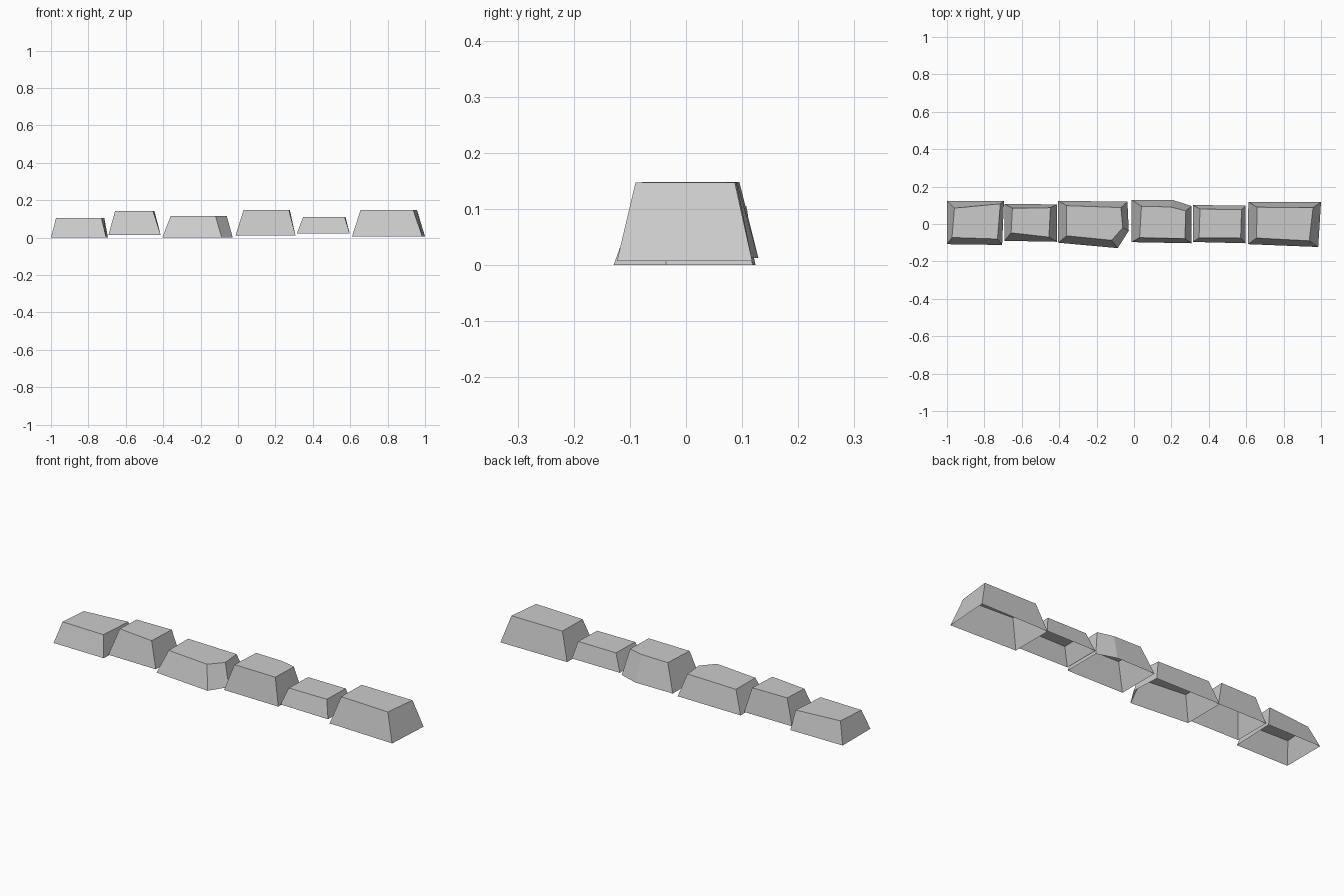
import bpy
import bmesh


def stone(name, z0, z1, base, top):
    """Tapered block: ring of walls plus a flat cap, open underneath."""
    bm = bmesh.new()
    lower = [bm.verts.new((x, y, z0)) for x, y in base]
    upper = [bm.verts.new((x, y, z1)) for x, y in top]
    n = len(base)
    for i in range(n):
        j = (i + 1) % n
        bm.faces.new((lower[j], lower[i], upper[i], upper[j]))
    bm.faces.new(upper[::-1])
    mesh = bpy.data.meshes.new(name)
    bm.to_mesh(mesh)
    bm.free()
    bpy.context.collection.objects.link(bpy.data.objects.new(name, mesh))


# Row of stones from left to right; outlines run clockwise from the back left
stone("stone_1", 0.0, 0.105,
      [(-1.0, .123), (-.695, .123), (-.705, -.112), (-1.0, -.108)],
      [(-.96, .085), (-.715, .108), (-.73, -.08), (-.973, -.072)])
stone("stone_2", 0.013, 0.143,
      [(-.693, .107), (-.413, .105), (-.413, -.095), (-.693, -.09)],
      [(-.65, .085), (-.447, .087), (-.455, -.07), (-.657, -.047)])
# chipped front right corner
stone("stone_3", 0.0, 0.115,
      [(-.405, .124), (-.035, .119), (-.028, -.036), (-.087, -.129), (-.405, -.1)],
      [(-.36, .098), (-.07, .088), (-.06, -.02), (-.12, -.087), (-.36, -.063)])
# chipped back right corner
stone("stone_4", 0.012, 0.148,
      [(-.013, .129), (.206, .129), (.307, .096), (.307, -.103), (-.013, -.097)],
      [(.04, .095), (.195, .091), (.277, .07), (.272, -.078), (.03, -.073)])
stone("stone_5", 0.023, 0.11,
      [(.315, .101), (.597, .099), (.597, -.103), (.315, -.096)],
      [(.353, .08), (.575, .077), (.57, -.074), (.348, -.074)])
stone("stone_6", 0.007, 0.147,
      [(.611, .118), (1.0, .118), (.985, -.123), (.61, -.108)],
      [(.658, .09), (.957, .087), (.937, -.09), (.655, -.075)])
